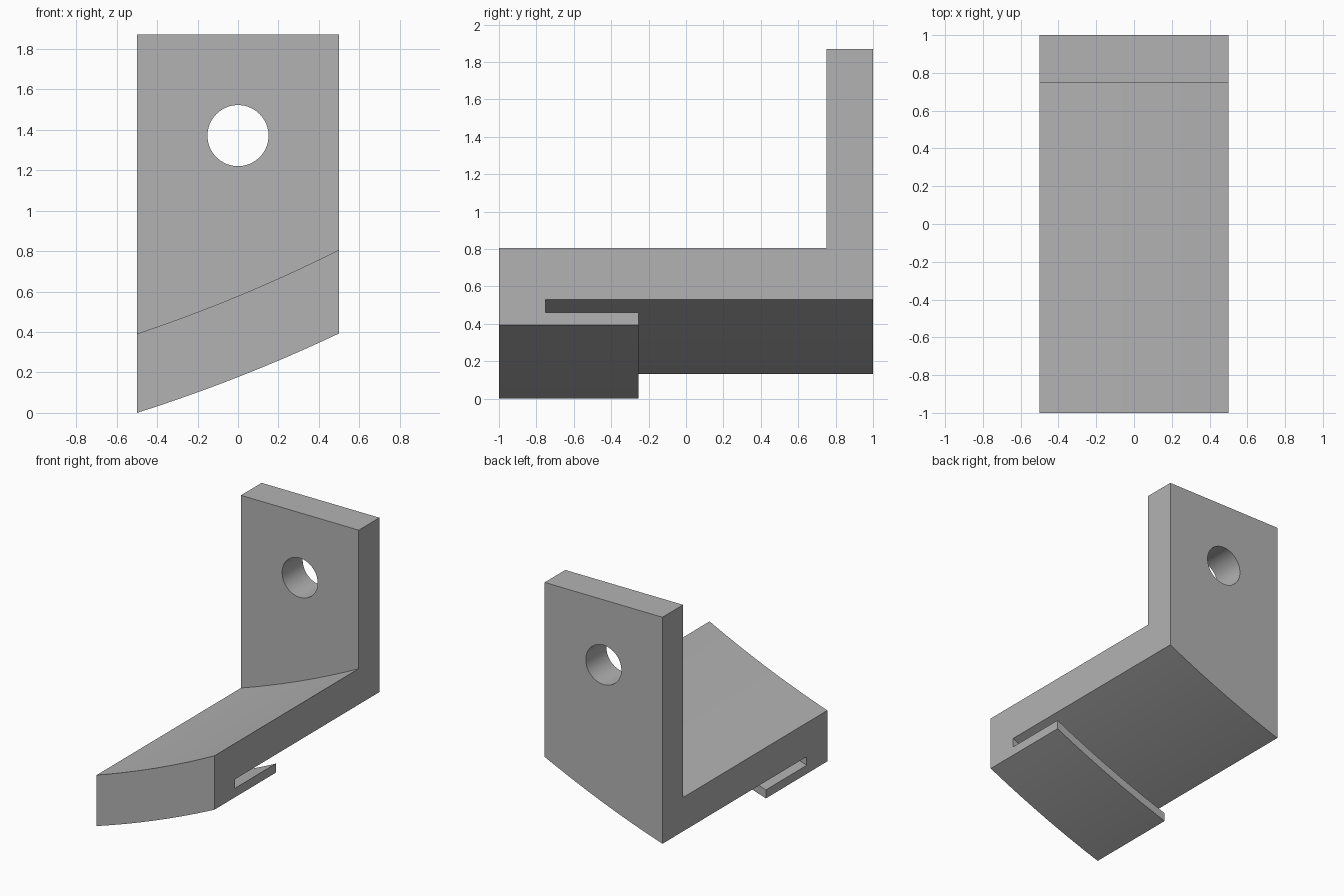
import bpy
import bmesh
import math

if "Cube" in bpy.data.objects:
    bpy.data.objects.remove(bpy.data.objects["Cube"])

# Curved layers share one axis, parallel to y
AXIS_X, AXIS_Z = -2.919, 7.6255
LIP_UNDER, LIP_TOP, BODY_UNDER, BODY_TOP = 8.0, 7.9375, 7.875, 7.628
WALL_TOP, HOLE_Z, HOLE_R = 1.87, 1.371, 0.151
STEPS = 20


def arc_height(radius, x):
    return AXIS_Z - math.sqrt(radius ** 2 - (x - AXIS_X) ** 2)


def flat_height(z, x):
    return z


# Side outline: y, height rule, layer radius or fixed height
outline = [
    (-1, arc_height, LIP_UNDER), (-0.255, arc_height, LIP_UNDER),
    (-0.255, arc_height, LIP_TOP), (-0.75, arc_height, LIP_TOP),
    (-0.75, arc_height, BODY_UNDER), (1, arc_height, BODY_UNDER),
    (1, flat_height, WALL_TOP), (0.75, flat_height, WALL_TOP),
    (0.75, arc_height, BODY_TOP), (-1, arc_height, BODY_TOP),
]

# Bracket: sweep the outline across the width
bm = bmesh.new()
rings = []
for i in range(STEPS + 1):
    x = i / STEPS - 0.5
    rings.append([bm.verts.new((x, y, rule(v, x))) for y, rule, v in outline])
for a, b in zip(rings, rings[1:]):
    for j in range(len(outline)):
        k = (j + 1) % len(outline)
        bm.faces.new((a[j], a[k], b[k], b[j]))
bm.faces.new(rings[0])
bm.faces.new(rings[-1])
bmesh.ops.recalc_face_normals(bm, faces=bm.faces)
mesh = bpy.data.meshes.new("bracket")
bm.to_mesh(mesh)
bm.free()
bracket = bpy.data.objects.new("bracket", mesh)
bpy.context.collection.objects.link(bracket)

grey = bpy.data.materials.new("plain grey")
grey.use_nodes = True
colour = (0.45, 0.45, 0.45, 1)
grey.diffuse_color = colour
grey.node_tree.nodes["Principled BSDF"].inputs["Base Color"].default_value = colour
mesh.materials.append(grey)

# Round hole through the upright wall
bpy.ops.mesh.primitive_cylinder_add(vertices=64, radius=HOLE_R, depth=0.6,
                                    location=(0, 0.875, HOLE_Z),
                                    rotation=(math.pi / 2, 0, 0))
cutter = bpy.context.object
cutter.name = "hole_cutter"
cutter.hide_render = True
cutter.data.materials.append(grey)

bpy.ops.object.select_all(action="DESELECT")
bracket.select_set(True)
bpy.context.view_layer.objects.active = bracket
cut = bracket.modifiers.new("hole", "BOOLEAN")
cut.operation = "DIFFERENCE"
cut.solver = "EXACT"
cut.object = cutter
bpy.ops.object.modifier_apply(modifier=cut.name)
bpy.data.objects.remove(cutter)
bpy.ops.object.shade_smooth_by_angle(angle=math.radians(30))
